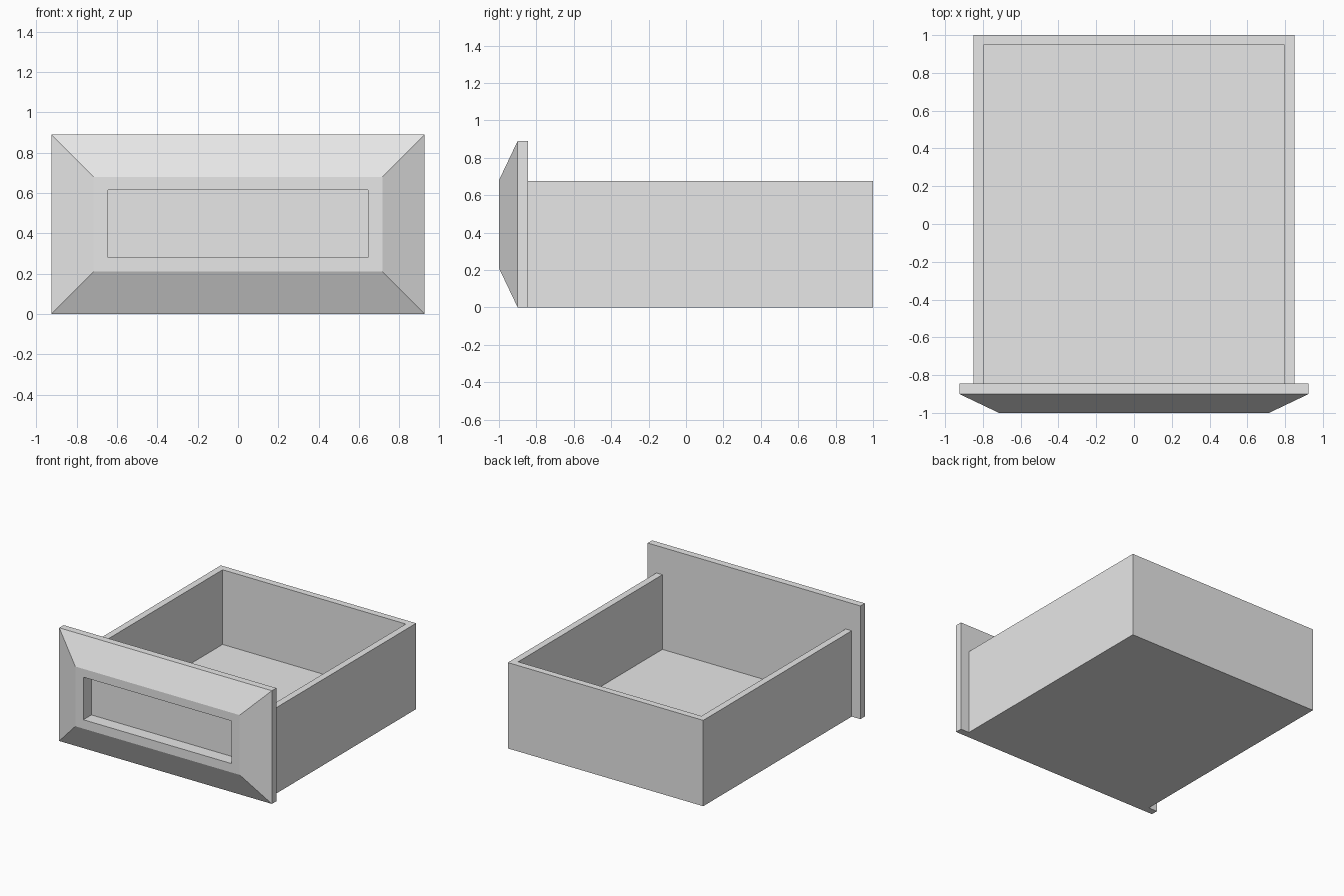
import bpy
import bmesh

cube = bpy.data.objects.get("Cube")
if cube:
    bpy.data.objects.remove(cube, do_unlink=True)

grey = bpy.data.materials.new("light_grey")
grey.use_nodes = True
colour = (0.8, 0.8, 0.8, 1)
grey.diffuse_color = colour
grey.node_tree.nodes["Principled BSDF"].inputs["Base Color"].default_value = colour


def nested_rectangles(name, loops):
    """Join a chain of four-point loops with walls and cap both ends."""
    bm = bmesh.new()
    rings = [[bm.verts.new(p) for p in loop] for loop in loops]
    for a, b in zip(rings, rings[1:]):
        for i in range(4):
            j = (i + 1) % 4
            bm.faces.new((a[i], a[j], b[j], b[i]))
    bm.faces.new(rings[0])
    bm.faces.new(rings[-1])
    bmesh.ops.recalc_face_normals(bm, faces=bm.faces)
    mesh = bpy.data.meshes.new(name)
    bm.to_mesh(mesh)
    bm.free()
    mesh.materials.append(grey)
    obj = bpy.data.objects.new(name, mesh)
    bpy.context.collection.objects.link(obj)
    return obj


def upright(half_x, low, high, y):
    return [(-half_x, y, low), (half_x, y, low), (half_x, y, high), (-half_x, y, high)]


def level(half_x, front, back, z):
    return [(-half_x, front, z), (half_x, front, z), (half_x, back, z), (-half_x, back, z)]


# Front panel: flat back, thin edge, sloped border and recessed centre
nested_rectangles("front_panel", [
    upright(0.925, 0, 0.89, -0.845),
    upright(0.925, 0, 0.89, -0.9),
    upright(0.715, 0.21, 0.68, -1),
    upright(0.645, 0.28, 0.615, -1),
    upright(0.645, 0.28, 0.615, -0.9),
])

# Open tray: its front wall is buried in the panel
nested_rectangles("drawer_tray", [
    level(0.85, -0.86, 1, 0),
    level(0.85, -0.86, 1, 0.675),
    level(0.797, -0.85, 0.947, 0.675),
    level(0.797, -0.85, 0.947, 0.088),
])
